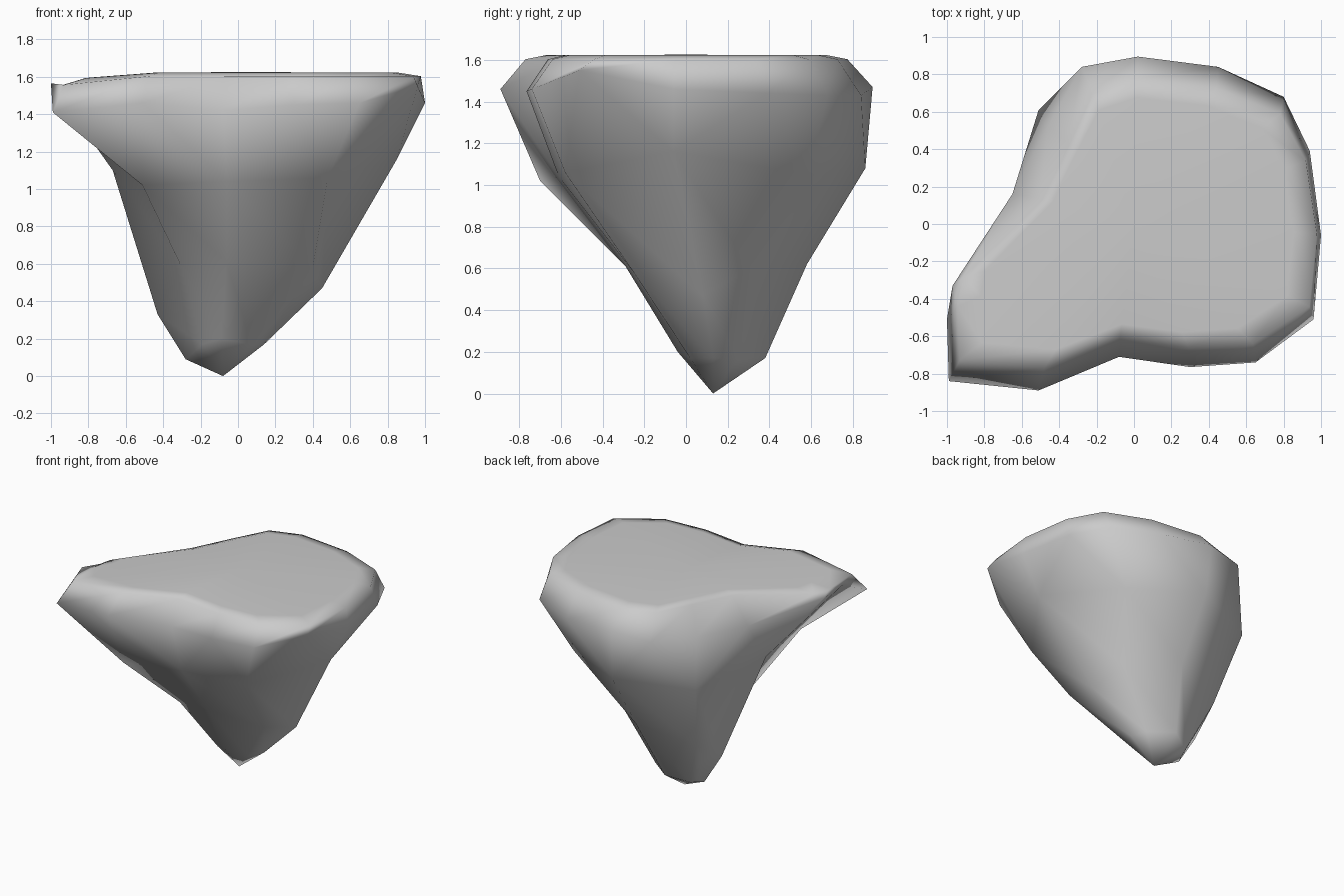
import bpy, bmesh

if "Cube" in bpy.data.objects:
    bpy.data.objects.remove(bpy.data.objects["Cube"])

# Rim outline, counter-clockwise from the front-left lobe (x, y, z)
RIM = [(-.99, -.84, 1.41), (-.51, -.89, 1.46), (-.08, -.71, 1.42), (.30, -.765, 1.45),
       (.65, -.74, 1.46), (.96, -.51, 1.55), (1.0, -.06, 1.46), (.94, .39, 1.44),
       (.80, .68, 1.43), (.45, .84, 1.43), (.02, .895, 1.47), (-.28, .84, 1.44),
       (-.46, .52, 1.41), (-.65, .16, 1.41), (-.97, -.33, 1.53), (-1.0, -.51, 1.565)]

# Rings of the tapering underside (x, y, z)
RINGS = [
    [(-.51, -.70, 1.02), (-.06, -.61, 1.04), (.48, -.58, 1.06), (.85, -.06, 1.16),
     (.57, .58, 1.05), (.04, .86, 1.08), (-.51, .61, 1.04), (-.67, -.04, 1.10)],
    [(-.31, -.28, .60), (-.06, -.29, .61), (.40, -.25, .58), (.45, .08, .47),
     (.36, .31, .60), (.03, .58, .62), (-.39, .43, .50), (-.43, .17, .33)],
    [(-.19, .02, .17), (-.09, -.04, .20), (.07, .02, .17), (.14, .13, .17),
     (.09, .25, .17), (-.08, .38, .17), (-.24, .29, .12), (-.28, .17, .09)],
]
TIP = (-.08, .13, 0)


def plateau_point(p, scale, height):
    """Pull a rim point in and up to the plateau edge; the left lobe droops."""
    x, y = p[0] * scale, p[1] * scale * .92
    if x > 0:
        x *= 1.04
    elif y > 0:
        x *= .82
        y *= .96
    return x, y, height - max(0, -x - .6) * .14


def fan(bm, ring, centre):
    c = bm.verts.new(centre)
    for i in range(len(ring)):
        bm.faces.new((ring[i - 1], ring[i], c))


def band(bm, a, b):
    for i in range(len(a)):
        bm.faces.new((a[i - 1], a[i], b[i], b[i - 1]))


bm = bmesh.new()
rim = [bm.verts.new(p) for p in RIM]
edge = [bm.verts.new(plateau_point(p, .94, 1.603)) for p in RIM]
inner = [bm.verts.new(plateau_point(p, .82, 1.623)) for p in RIM]
rings = [[bm.verts.new(p) for p in ring] for ring in RINGS]

# Plateau and bevelled edge
fan(bm, inner, (0, 0, 1.625))
band(bm, edge, inner)
band(bm, rim, edge)

# Flank: sixteen rim points join to eight ring points
s = rings[0]
for i in range(8):
    n = (i + 1) % 8
    mid = rim[2 * i + 1]
    bm.faces.new((rim[2 * i], mid, s[i]))
    bm.faces.new((mid, s[n], s[i]))
    bm.faces.new((mid, rim[2 * n], s[n]))

# Lower flanks and tip
for a, b in zip(rings, rings[1:]):
    band(bm, a, b)
fan(bm, rings[-1], TIP)

bmesh.ops.recalc_face_normals(bm, faces=bm.faces)
for f in bm.faces:
    f.smooth = True
mesh = bpy.data.meshes.new("floating_rock")
bm.to_mesh(mesh)
bm.free()
rock = bpy.data.objects.new("floating_rock", mesh)
bpy.context.collection.objects.link(rock)

# Keep the broad plateau evenly shaded
rock.modifiers.new("even_shading", 'WEIGHTED_NORMAL')
